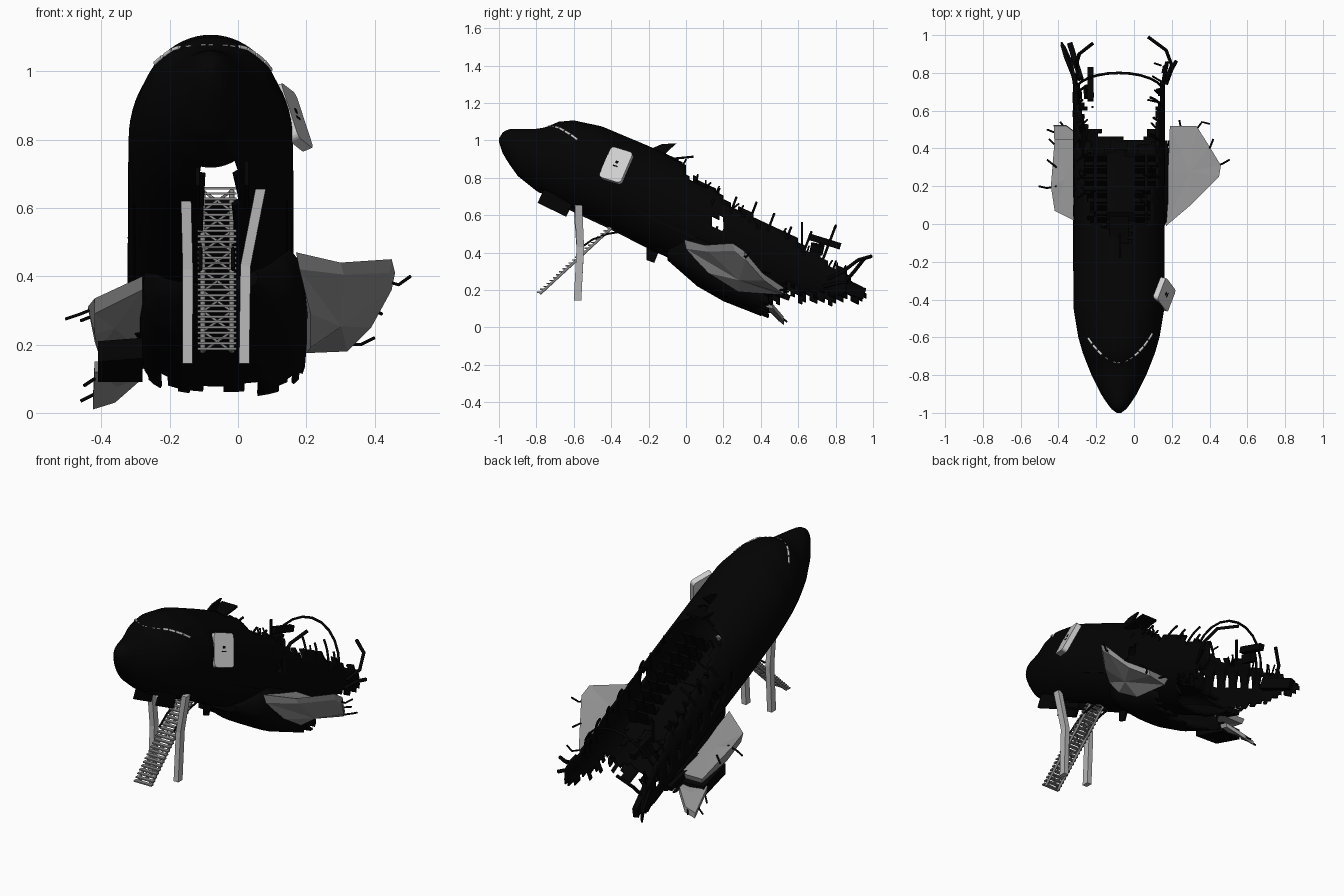
import bpy, bmesh, math, random
from mathutils import Vector, Matrix, Euler

random.seed(4)
if "Cube" in bpy.data.objects:
    bpy.data.objects.remove(bpy.data.objects["Cube"])


def material(name, v):
    m = bpy.data.materials.new(name)
    m.use_nodes = True
    m.diffuse_color = (v, v, v, 1)
    m.node_tree.nodes["Principled BSDF"].inputs["Base Color"].default_value = (v, v, v, 1)
    return m


BLACK = material("charred black", 0.001)
WING = material("wing grey", 0.27)
STRUT = material("strut grey", 0.47)
STAIR = material("stair grey", 0.25)
DOOR = material("door light grey", 0.62)
CX = -0.08


def finish(bm, name, mat, smooth=False):
    bmesh.ops.recalc_face_normals(bm, faces=bm.faces)
    me = bpy.data.meshes.new(name)
    bm.to_mesh(me)
    bm.free()
    me.materials.append(mat)
    ob = bpy.data.objects.new(name, me)
    bpy.context.collection.objects.link(ob)
    if smooth:
        bpy.ops.object.select_all(action='DESELECT')
        ob.select_set(True)
        bpy.context.view_layer.objects.active = ob
        bpy.ops.object.shade_smooth_by_angle(angle=math.radians(35))
    return ob


def interp(table, y, k=1):
    if y <= table[0][0]:
        return table[0][k]
    for a, b in zip(table, table[1:]):
        if y <= b[0]:
            return a[k] + (b[k] - a[k]) * (y - a[0]) / (b[0] - a[0])
    return table[-1][k]


def surf(table, y, a, cx=CX, p=1.0, grow=0.0):
    """Point on a lofted body; table rows are y, top, bottom, half width."""
    t, b, w = (interp(table, y, k) for k in (1, 2, 3))
    c, s = math.cos(a), math.sin(a)
    return Vector((cx + (w + grow) * math.copysign(abs(c) ** p, c), y,
                   (t + b) / 2 + ((t - b) / 2 + grow) * math.copysign(abs(s) ** p, s)))


def loft(name, table, n, segs, keep, cx=CX, p=1.0, thick=0.01):
    bm = bmesh.new()
    y0, y1 = table[0][0], table[-1][0]
    rings = []
    for i in range(n + 1):
        y = y0 + (y1 - y0) * i / n
        rings.append([bm.verts.new(surf(table, y, math.tau * j / segs, cx, p)) for j in range(segs)])
    bm.faces.new(rings[0])
    for i in range(n):
        for j in range(segs):
            k = (j + 1) % segs
            quad = [rings[i][j], rings[i][k], rings[i + 1][k], rings[i + 1][j]]
            if keep(sum((v.co for v in quad), Vector()) / 4, i, j):
                bm.faces.new(quad)
    bmesh.ops.delete(bm, geom=[v for v in bm.verts if not v.link_faces], context='VERTS')
    ob = finish(bm, name, BLACK, True)
    mod = ob.modifiers.new("skin", 'SOLIDIFY')
    mod.thickness, mod.offset = thick, -1
    return ob


def boxes(name, items, mat):
    """Items are (centre, size, rotation)."""
    bm = bmesh.new()
    for c, s, r in items:
        m = Matrix.Translation(c) @ Euler(r).to_matrix().to_4x4() @ Matrix.Diagonal((*s, 1))
        bmesh.ops.create_cube(bm, size=1, matrix=m)
    return finish(bm, name, mat)


def tubes(name, paths, r, mat):
    cu = bpy.data.curves.new(name, 'CURVE')
    cu.dimensions, cu.bevel_depth, cu.bevel_resolution, cu.use_fill_caps = '3D', r, 1, True
    for pts in paths:
        sp = cu.splines.new('POLY')
        sp.points.add(len(pts) - 1)
        for q, co in zip(sp.points, pts):
            q.co = (*co, 1)
    cu.materials.append(mat)
    ob = bpy.data.objects.new(name, cu)
    bpy.context.collection.objects.link(ob)


def slab(name, outline, under, mat, belly=0.0):
    """Plate between an upper outline and a lower one, given as points or as one offset."""
    bm = bmesh.new()
    if not isinstance(under, list):
        under = [Vector(p) + Vector(under) for p in outline]
    up = [bm.verts.new(p) for p in outline]
    lo = [bm.verts.new(p) for p in under]
    mid_up = bm.verts.new(sum((v.co for v in up), Vector()) / len(up) + Vector((0, 0, 0.012)))
    mid_lo = bm.verts.new(sum((v.co for v in lo), Vector()) / len(lo) - Vector((0, 0, belly)))
    for i in range(len(up)):
        j = (i + 1) % len(up)
        bm.faces.new((up[i], up[j], lo[j], lo[i]))
        bm.faces.new((up[i], up[j], mid_up))
        bm.faces.new((lo[i], lo[j], mid_lo))
    return finish(bm, name, mat)


# Fuselage shell: torn open on top and underneath toward the tail
HULL = [(-1, 1.01, .99, .012), (-.985, 1.04, .94, .035), (-.95, 1.06, .88, .062), (-.9, 1.062, .81, .095),
        (-.8, 1.062, .73, .145), (-.75, 1.07, .7, .165), (-.68, 1.1, .655, .192), (-.6, 1.107, .615, .215),
        (-.45, 1.075, .545, .24), (-.2, .97, .42, .242), (0, .88, .33, .242), (.75, .53, -.02, .245),
        (.88, .47, -.08, .27), (.96, .43, -.12, .31)]
TORN_TOP = [(-.2, 1.3), (-.13, .96), (0, .84), (.2, .69), (.4, .56), (.6, .45), (.8, .32), (.96, .22)]
TORN_LOW = [(.4, -1), (.45, .14), (.55, .17), (.7, .13), (.96, .17)]
jag = [random.uniform(-.03, .025) for _ in range(200)]


def hull_keep(p, i, j):
    left = p.x > CX
    if p.y > .42 + jag[j + 90] * 1.5 and p.z < interp(TORN_LOW, p.y) + jag[i] + (.04 if left else 0):
        return False
    if p.z > interp(TORN_TOP, p.y) + jag[i // 2 + (40 if left else 0)]:
        return False
    if p.x > .1 and p.y > .87:
        return False
    if abs(p.x + .055) < .05 and -.78 < p.y < -.3 and p.z < .8:   # stair hatch
        return False
    if abs(p.y - .165) < .03 and abs(p.z - .555) < .03:           # emergency exits
        return False
    return not (not left and .02 < p.y < .8 and i % 5 < 2 and j in (30, 31, 32))   # cabin windows


loft("fuselage_shell", HULL, 98, 64, hull_keep)

# Belly fairing with a ragged rear edge
FAIRING = [(-.1, .43, .36, .1), (-.02, .48, .29, .2), (.06, .52, .22, .235), (.2, .45, .14, .245),
           (.34, .37, .085, .245), (.44, .28, .045, .24)]
loft("belly_fairing", FAIRING, 27, 40, lambda p, i, j: p.y < .4 + jag[j] * 2, cx=-.042, p=.75)

# Cabin floor with torn planks, and seat rows either side of the aisle
SLOPE = math.atan(.47)


def floor_z(y):
    return .63 - .47 * (y + .28)


planks = []
for i in range(15):
    end = .41 + jag[i] * 2
    mid = (end - .26) / 2
    planks.append(((-.29 + i * .03, mid, floor_z(mid)), (.031, (end + .26) / math.cos(SLOPE), .012), (-SLOPE, 0, 0)))
boxes("cabin_floor", planks, BLACK)
seats = []
for i in range(9):
    y = -.2 + i * .065
    for x in (-.24, -.17, .03, .1):
        seats.append(((x, y, floor_z(y) + .03), (.055, .04, .04), (-SLOPE, 0, 0)))
        seats.append(((x, y + .025, floor_z(y) + .06), (.055, .012, .09), (-SLOPE, 0, 0)))
boxes("cabin_seats", seats, BLACK)


# Exposed ribs: one whole hoop and broken ones
def rib(y, a0, a1, lean=.1):
    out = []
    for k in range(13):
        a = math.radians(a0 + (a1 - a0) * k / 12)
        p = surf(HULL, y, a, grow=-.01)
        out.append(p + Vector((0, lean * max(0, math.sin(a)), 0)))
    return out


ribs = [rib(.7, 0, 180)]
for y in (.1, .2, .3, .4, .5, .6, .66):
    ribs += [rib(y, 0, random.uniform(25, 50)), rib(y, 180, 180 - random.uniform(25, 55))]
tubes("fuselage_ribs", ribs, .007, BLACK)
tubes("tail_rib_ends", [[(.17, .76, .26), (.2, .84, .3), (.17, .92, .36), (.075, .99, .38)],
                        [(.17, .74, .22), (.2, .82, .24), (.225, .865, .24)],
                        [(-.31, .83, .22), (-.29, .9, .3), (-.22, .955, .37)],
                        [(-.38, .95, .19), (-.36, .88, .24), (-.32, .78, .27)]], .01, BLACK)
spikes = []
for i in range(24):
    y, side = random.uniform(-.05, .85), random.choice((-1, 1))
    z = interp(TORN_TOP, y)
    w = .235 * math.sqrt(max(.05, 1 - ((z - .605 + .47 * y) / .275) ** 2))
    p = Vector((CX + side * w, y, z - .03))
    spikes.append([p, p + Vector((-side * random.uniform(0, .06), random.uniform(0, .04), random.uniform(.03, .06)))])
tubes("torn_stringers", spikes, .005, BLACK)
boxes("hanging_panels", [((-.23, .74, .46), (.03, .18, .035), (-.3, 0, 0)), ((-.24, .7, .42), (.04, .07, .05), (-.2, .3, 0)),
                         ((-.31, .86, .21), (.03, .2, .06), (-.3, 0, .3)), ((-.22, .62, .5), (.012, .012, .13), (0, 0, 0)),
                         ((-.08, -.04, .905), (.1, .16, .012), (.1, 0, 0))], BLACK)
boxes("lower_debris", [((x, .5 + jag[k] * 4, .22 + jag[k + 9]), (.03, .26, .03), (-.35, 0, jag[k] * 5))
                       for k, x in enumerate((-.29, -.27))], BLACK)


# Windscreen frame: thin dashes over the nose, heavier ones at the sides
def panes(ks, half):
    return [[surf(HULL, -.735 + .13 * (abs(q) / 7) ** 2, math.radians(90 - q * 7), grow=.001)
             for q in (k - half, k + half)] for k in ks]


tubes("windscreen_centre", panes((-3, -1, 0, 2, 3), .3), .003, DOOR)
tubes("windscreen_sides", panes((-6.6, -5.5, -4.5, 4.2, 5.2, 6.2, 7.2), .42), .007, DOOR)

# Antenna blades
slab("top_antenna", [(CX, -.2, .95), (CX, -.13, .98), (CX, -.05, .985), (CX, -.12, .92)], (.012, 0, 0), BLACK)
slab("belly_antenna", [(CX, -.21, .45), (CX, -.21, .36), (CX, -.17, .345), (CX, -.14, .42)], (.012, 0, 0), BLACK)

# Left wing stub, deep at the root
slab("left_wing", [(.17, -.01, .47), (.3, .1, .44), (.45, .25, .45), (.46, .31, .41), (.4, .41, .29),
                   (.33, .52, .215), (.19, .52, .21), (.18, .28, .38), (.18, .12, .43)],
     [(.18, .0, .42), (.31, .12, .405), (.445, .26, .41), (.45, .32, .36), (.39, .42, .25),
      (.32, .52, .18), (.2, .5, .175), (.212, .28, .19), (.212, .12, .29)], WING, .045)
# Right wing, snapped into a front stub and a drooping rear flap
slab("right_wing_stub", [(-.28, .0, .4), (-.42, .07, .335), (-.44, .2, .31), (-.42, .45, .21), (-.28, .45, .21)],
     [(-.28, .02, .36), (-.42, .09, .29), (-.42, .22, .23), (-.41, .44, .18), (-.28, .44, .18)], WING)
slab("right_wing_core", [(-.28, .2, .22), (-.41, .22, .21), (-.41, .42, .15), (-.28, .43, .15)], (0, 0, -.06), BLACK)
slab("right_wing_flap", [(-.28, .38, .15), (-.42, .4, .15), (-.425, .52, .04), (-.36, .52, .06), (-.28, .46, .13)],
     (0, .005, -.03), WING)
tubes("wing_cables", [[(.42, .3, .39), (.47, .32, .375), (.505, .34, .4)], [(.4, .4, .3), (.42, .45, .29)],
                      [(.33, .5, .2), (.36, .54, .2), (.4, .53, .22)], [(.25, .5, .2), (.24, .55, .19)],
                      [(-.41, .2, .31), (-.46, .19, .29), (-.505, .2, .275)], [(-.41, .3, .29), (-.46, .34, .27)],
                      [(-.41, .48, .06), (-.46, .5, .035)], [(-.36, .5, .06), (-.39, .54, .03)],
                      [(-.42, .42, .1), (-.45, .45, .08)]], .005, BLACK)


# Bent support struts
def strut(name, pts):
    bm = bmesh.new()
    rings = [[bm.verts.new((x + sx * .015, y + sy * .02, z)) for sx, sy in ((-1, -1), (1, -1), (1, 1), (-1, 1))]
             for x, y, z in pts]
    for a, b in zip(rings, rings[1:]):
        for j in range(4):
            bm.faces.new((a[j], a[j - 1], b[j - 1], b[j]))
    bm.faces.new(rings[0])
    bm.faces.new(rings[-1])
    finish(bm, name, STRUT)


strut("right_strut", [(-.148, -.58, .145), (-.147, -.565, .42), (-.152, -.58, .62)])
strut("left_strut", [(.018, -.58, .145), (.022, -.565, .43), (.066, -.575, .655)])

# Boarding stairs: stringers, treads and cross braces
A, B = Vector((0, -.78, .18)), Vector((0, -.27, .65))
sides = [Vector((-.103, 0, 0)), Vector((-.018, 0, 0))]
tubes("stair_stringers", [[A + s, B + s] for s in sides], .008, STAIR)
N = 30
treads = [((-.061, *A.lerp(B, i / N).yz + Vector((-.006, .008))), (.114, .022, .007), (0, 0, 0)) for i in range(N + 1)]
boxes("stair_treads", treads, STAIR)
braces = []
for i in range(8):
    p, q = A.lerp(B, i / 8), A.lerp(B, (i + 1) / 8)
    braces += [[p + sides[0], q + sides[1]], [p + sides[1], q + sides[0]]]
tubes("stair_braces", braces, .004, STAIR)
tubes("stair_hoses", [[(x, -.57, .42), (x, -.5, .47), (x, -.42, .5), (x, -.3, .52)] for x in (-.11, -.015)], .006, BLACK)

# Nose bay flaps beside the hatch
boxes("nose_bay_flaps", [((x, -.7, .665), (.012, .17, .08), (-.45, 0, 0)) for x in (-.118, .025)], BLACK)

# Open cabin door hanging off the left side, turned toward the nose, with a dark handle
bm = bmesh.new()
bmesh.ops.create_cube(bm, size=1, matrix=Matrix.Diagonal((.03, .13, .185, 1)))
edges = [e for e in bm.edges if abs(e.verts[0].co.x - e.verts[1].co.x) > .01]
bmesh.ops.bevel(bm, geom=edges, offset=.02, segments=4, affect='EDGES', profile=.5)
HANG = (-.3, -.4, -.25)
turn = Matrix.Translation((.16, -.372, .865)) @ Euler(HANG).to_matrix().to_4x4()
bm.transform(turn)
finish(bm, "cabin_door", DOOR)
boxes("door_handle", [(turn @ Vector((.0155, 0, z)), (.004, w, h), HANG)
                      for z, w, h in ((.015, .014, .014), (-.008, .026, .006))], BLACK)
